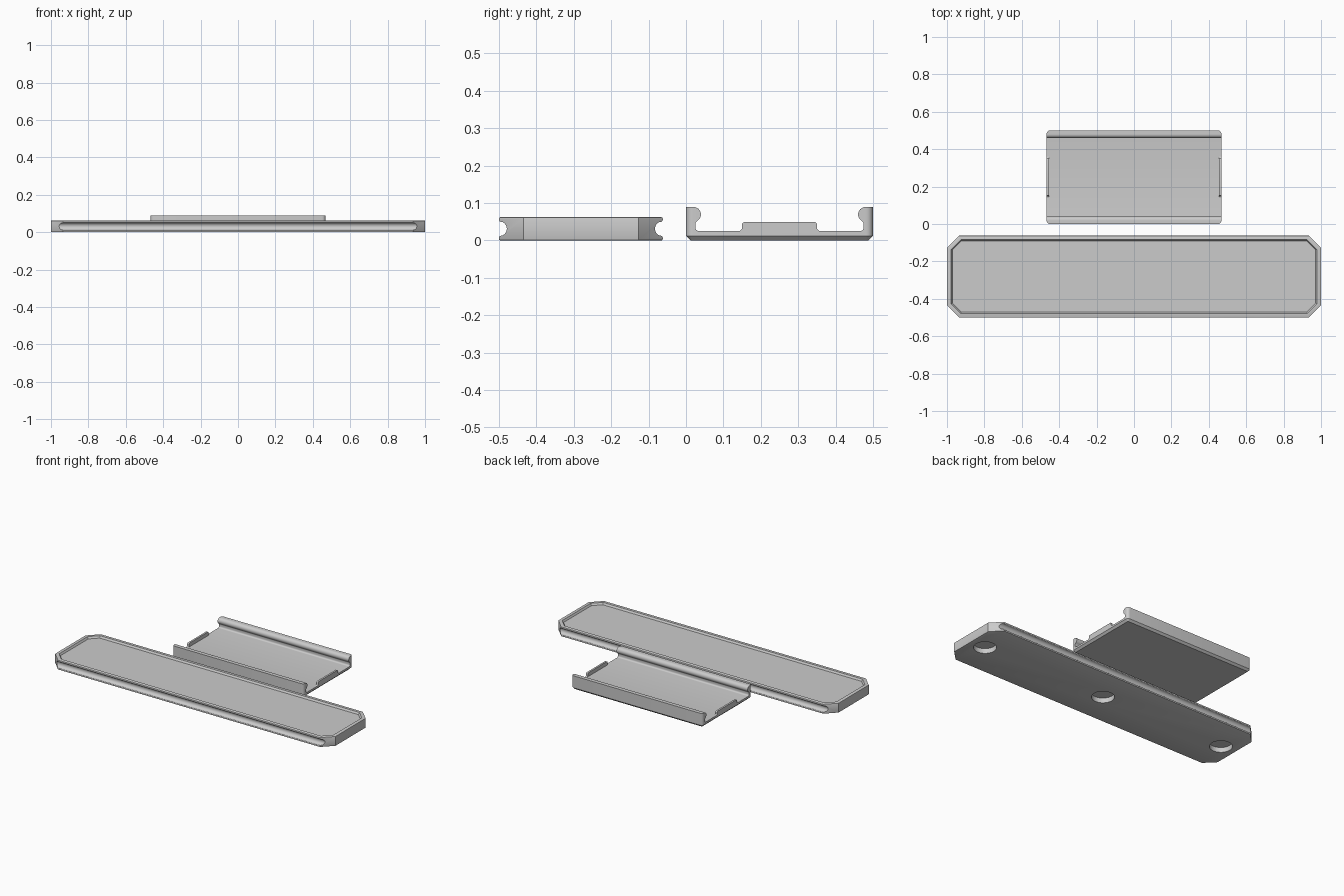
import bpy, bmesh, math

if "Cube" in bpy.data.objects:
    bpy.data.objects.remove(bpy.data.objects["Cube"])

grey = bpy.data.materials.new("light grey plastic")
grey.diffuse_color = (0.6, 0.6, 0.6, 1)
grey.use_nodes = True
grey.node_tree.nodes["Principled BSDF"].inputs["Base Color"].default_value = grey.diffuse_color


def arc(cx, cy, r, a0, a1, n=10):
    """Points on an arc, angles in degrees."""
    angles = [math.radians(a0 + (a1 - a0) * i / n) for i in range(n + 1)]
    return [(cx + r * math.cos(a), cy + r * math.sin(a)) for a in angles]


def loft(name, loops):
    """Closed solid through a list of equal-length point loops."""
    bm = bmesh.new()
    rings = [[bm.verts.new(p) for p in loop] for loop in loops]
    for a, b in zip(rings, rings[1:]):
        for i in range(len(a)):
            j = (i + 1) % len(a)
            bm.faces.new((a[i], a[j], b[j], b[i]))
    bm.faces.new(rings[0][::-1])
    bm.faces.new(rings[-1])
    bmesh.ops.recalc_face_normals(bm, faces=bm.faces)
    mesh = bpy.data.meshes.new(name)
    bm.to_mesh(mesh)
    bm.free()
    mesh.materials.append(grey)
    obj = bpy.data.objects.new(name, mesh)
    bpy.context.collection.objects.link(obj)
    return obj


def extrude_x(name, half, y0, y1, x0, x1):
    """Mirror a half section (inset from side, height) and run it along x."""
    section = [(y0 + d, z) for d, z in half] + [(y1 - d, z) for d, z in half[::-1]]
    return loft(name, [[(x, y, z) for y, z in section] for x in (x0, x1)])


def stack(name, layers, cy):
    """Loft plan outlines given as (outline, height)."""
    return loft(name, [[(x, y + cy, z) for x, y in o] for o, z in layers])


def boolean(obj, cutter, operation):
    mod = obj.modifiers.new(operation, 'BOOLEAN')
    mod.operation, mod.object, mod.solver = operation, cutter, 'EXACT'
    bpy.context.view_layer.objects.active = obj
    bpy.ops.object.modifier_apply(modifier=mod.name)
    bpy.data.objects.remove(cutter)


def smooth(obj):
    bpy.ops.object.select_all(action='DESELECT')
    obj.select_set(True)
    bpy.context.view_layer.objects.active = obj
    bpy.ops.object.shade_smooth_by_angle(angle=math.radians(30))


def octagon(hx, hy, cut, inset):
    hx, hy, c = hx - inset, hy - inset, cut - 0.586 * inset
    return [(hx, hy - c), (hx - c, hy), (c - hx, hy), (-hx, hy - c),
            (-hx, c - hy), (c - hx, -hy), (hx - c, -hy), (hx, c - hy)]


def rounded(hx, hy, r, inset):
    x, y, r0 = hx - r, hy - r, r - inset
    return (arc(x, y, r0, 0, 90, 5) + arc(-x, y, r0, 90, 180, 5)
            + arc(-x, -y, r0, 180, 270, 5) + arc(x, -y, r0, 270, 360, 5))


# Long bar: grooved section trimmed to a chamfered-corner plan
H, BY = 0.0625, -0.281
lip = [(0, 0), (0, 0.0075), (0.001, 0.0105), (0.0035, 0.0125)]
half = lip + arc(0.0015, H / 2, 0.0195, -72, 72, 14) + [(d, H - z) for d, z in lip[::-1]]
bar = extrude_x("long_bar", half, -0.5, -0.062, -1.05, 1.05)
plan = (1.0, 0.219, 0.065)
boolean(bar, stack("bar_trim", [(octagon(*plan, i), z) for i, z in (
    (0.004, 0), (0.001, 0.0012), (0, 0.004),
    (0, H - 0.004), (0.001, H - 0.0012), (0.004, H))], BY), 'INTERSECT')

# Shallow tray sunk in the bar's top
boolean(bar, stack("tray_cutter", [(octagon(*plan, 0.029), H - 0.012),
                                   (octagon(*plan, 0.015), H + 0.012)], BY), 'DIFFERENCE')

# Three round pockets under the bar
for x in (-0.895, 0, 0.895):
    disc = [(x + px, py) for px, py in arc(0, 0, 0.067, 0, 352.5, 47)]
    boolean(bar, stack("pocket_cutter", [(disc, -0.02), (disc, 0.032)], BY), 'DIFFERENCE')
smooth(bar)

# Sliding clip: channel with rounded gripping rails, trimmed by a bevelled plan
HX = 0.4675
half = ([(0, 0), (0, 0.0895), (0.02, 0.0895)] + arc(0.02, 0.0695, 0.02, 80, -60, 12)
        + arc(0.034, 0.0435, 0.009, 125, 180, 4) + arc(0.035, 0.035, 0.01, 180, 270, 6))
clip = extrude_x("clip_channel", half, 0, 0.5, -0.6, 0.6)
boolean(clip, stack("clip_trim", [(rounded(HX, 0.25, 0.018, 0.0125), 0),
                                  (rounded(HX, 0.25, 0.018, 0), 0.0125),
                                  (rounded(HX, 0.25, 0.018, 0), 0.12)], 0.25), 'INTERSECT')
smooth(clip)

# Low stop tabs at both ends of the clip
half = arc(0, 0.035, 0.01, -90, 0, 5) + arc(0.016, 0.043, 0.006, 180, 90, 4)
for side, name in ((-1, "left"), (1, "right")):
    tab = extrude_x(name + "_stop_tab", half, 0.14, 0.36, side * (HX - 0.012), side * HX)
    smooth(tab)
